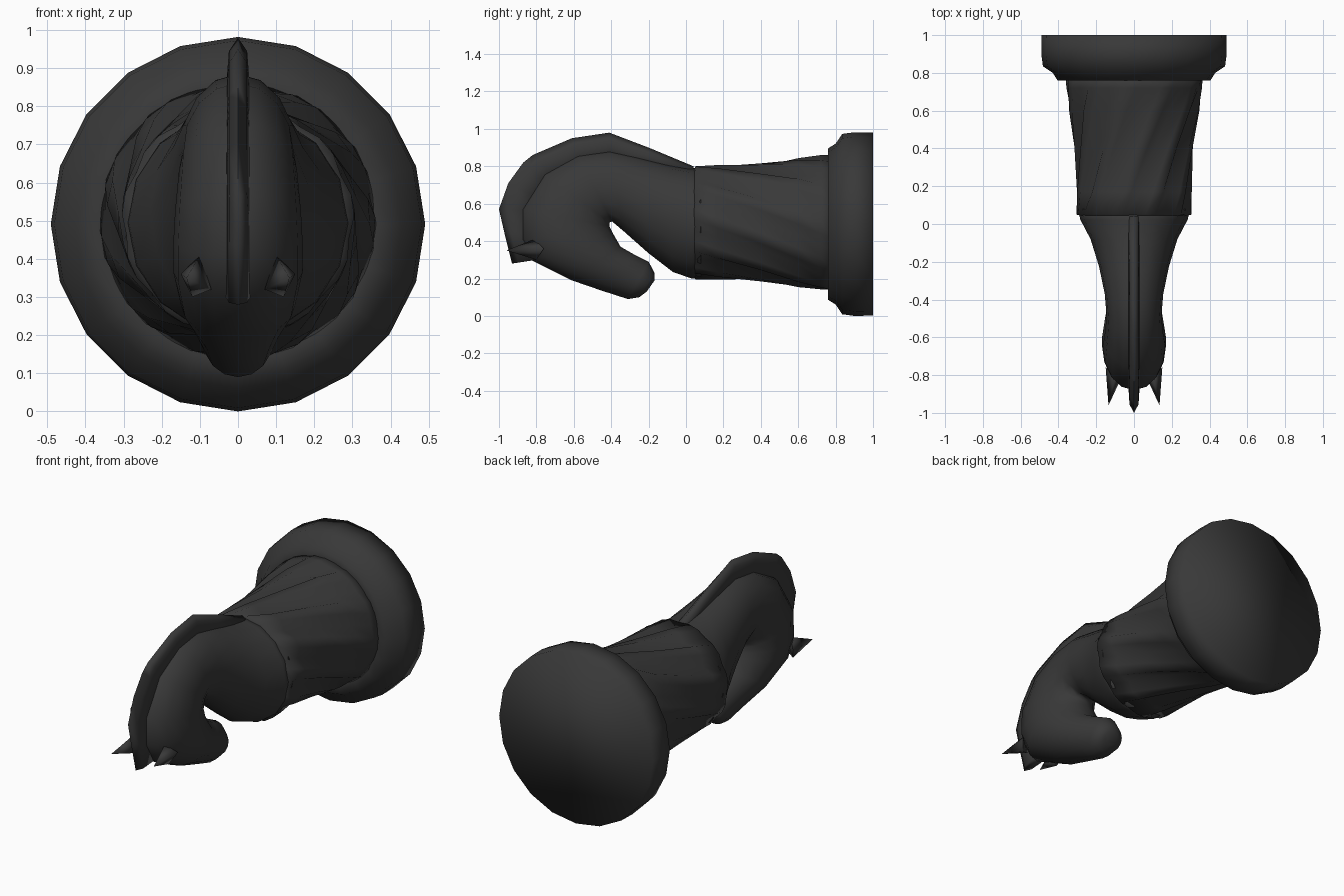
import bpy, bmesh, math
from mathutils import Vector

if "Cube" in bpy.data.objects:
    bpy.data.objects.remove(bpy.data.objects["Cube"])


def finish(name, bm, angle):
    bmesh.ops.recalc_face_normals(bm, faces=bm.faces)
    mesh = bpy.data.meshes.new(name)
    bm.to_mesh(mesh)
    bm.free()
    obj = bpy.data.objects.new(name, mesh)
    bpy.context.collection.objects.link(obj)
    bpy.ops.object.select_all(action='DESELECT')
    obj.select_set(True)
    bpy.context.view_layer.objects.active = obj
    bpy.ops.object.shade_smooth_by_angle(angle=math.radians(angle))
    mat = bpy.data.materials.get("dark") or bpy.data.materials.new("dark")
    mat.diffuse_color = (0.04, 0.04, 0.04, 1)
    mat.use_nodes = True
    mat.node_tree.nodes["Principled BSDF"].inputs["Base Color"].default_value = mat.diffuse_color
    mesh.materials.append(mat)
    return obj


def loft(name, rings, angle=120):
    """Bridge equal-sized closed rings of points and cap both ends."""
    bm = bmesh.new()
    loops = [[bm.verts.new(p) for p in ring] for ring in rings]
    n = len(loops[0])
    for a, b in zip(loops, loops[1:]):
        for i in range(n):
            j = (i + 1) % n
            bm.faces.new((a[i], a[j], b[j], b[i]))
    bm.faces.new(loops[0])
    bm.faces.new(loops[-1])
    return finish(name, bm, angle)


def circle(y, r, z, n):
    return [(r * math.sin(2 * math.pi * i / n), y, z + r * math.cos(2 * math.pi * i / n))
            for i in range(n)]


# Round base lying on its side
loft("base", [circle(y, r, 0.491, 20) for y, r in
              [(0.76, 0.36), (0.76, 0.405), (0.80, 0.43), (0.835, 0.482), (0.90, 0.491), (1.0, 0.489)]])

# Pleated collar: the grooves spiral along its length
PLEATS = 11
rings = []
for y, r, depth in [(0.04, 0.27, 0.0), (0.05, 0.305, 0.01), (0.17, 0.307, 0.035),
                    (0.4, 0.316, 0.04), (0.6, 0.346, 0.035), (0.72, 0.36, 0.01), (0.78, 0.364, 0.0)]:
    ring = []
    for i in range(PLEATS * 3):
        a = 2 * math.pi * i / (PLEATS * 3) + (y - 0.04) * 1.15
        rr = r - (depth if i % 3 == 0 else 0)
        ring.append((rr * math.sin(a), y, 0.5 + rr * math.cos(a)))
    rings.append(ring)
loft("pleated_collar", rings)

# Neck curling over into the head: inner y, z, outer y, z, half width
sections = [
    (0.08, 0.20, 0.08, 0.79, 0.295), (0.03, 0.20, 0.02, 0.79, 0.285),
    (-0.07, 0.235, -0.09, 0.81, 0.23), (-0.20, 0.335, -0.25, 0.85, 0.185),
    (-0.33, 0.45, -0.41, 0.885, 0.155), (-0.395, 0.505, -0.58, 0.86, 0.145),
    (-0.41, 0.50, -0.76, 0.76, 0.155), (-0.41, 0.48, -0.88, 0.57, 0.165),
    (-0.40, 0.46, -0.88, 0.41, 0.17), (-0.39, 0.44, -0.82, 0.295, 0.17),
    (-0.35, 0.37, -0.61, 0.19, 0.15), (-0.28, 0.33, -0.45, 0.135, 0.115),
    (-0.20, 0.29, -0.31, 0.09, 0.093), (-0.168, 0.23, -0.25, 0.10, 0.082),
    (-0.168, 0.19, -0.21, 0.13, 0.045)]
rings = []
for iy, iz, oy, oz, w in sections:
    inner, outer = Vector((0, iy, iz)), Vector((0, oy, oz))
    mid, half = (inner + outer) / 2, (outer - inner) / 2
    rings.append([mid + half * math.cos(2 * math.pi * k / 16)
                  + Vector((w * math.sin(2 * math.pi * k / 16), 0, 0)) for k in range(16)])
loft("neck_and_head", rings)

# Thin mane ridge along the outside of the neck
outer = [(0.04, 0.80), (-0.20, 0.90), (-0.41, 0.98), (-0.61, 0.95), (-0.82, 0.86),
         (-0.87, 0.82), (-0.95, 0.71), (-1.0, 0.57), (-0.97, 0.44), (-0.93, 0.28)]
inner = [(0.04, 0.74), (-0.19, 0.80), (-0.40, 0.84), (-0.56, 0.80), (-0.69, 0.73),
         (-0.73, 0.70), (-0.79, 0.63), (-0.82, 0.56), (-0.83, 0.44), (-0.80, 0.30)]
rings = [[(-0.032, iy, iz), (-0.024, (iy + 3 * oy) / 4, (iz + 3 * oz) / 4), (0, oy, oz),
          (0.024, (iy + 3 * oy) / 4, (iz + 3 * oz) / 4), (0.032, iy, iz)]
         for (oy, oz), (iy, iz) in zip(outer, inner)]
loft("mane_ridge", rings)

# Pointed ears, one on each side
for side, label in ((-1, "left"), (1, "right")):
    base = [(side * 0.15, -0.76, 0.36), (side * 0.12, -0.80, 0.30),
            (side * 0.07, -0.82, 0.32), (side * 0.10, -0.81, 0.41)]
    bm = bmesh.new()
    verts = [bm.verts.new(p) for p in base]
    tip = bm.verts.new((side * 0.135, -0.96, 0.35))
    bm.faces.new(verts)
    for i in range(4):
        bm.faces.new((verts[i], verts[(i + 1) % 4], tip))
    finish(label + "_ear", bm, 120)
